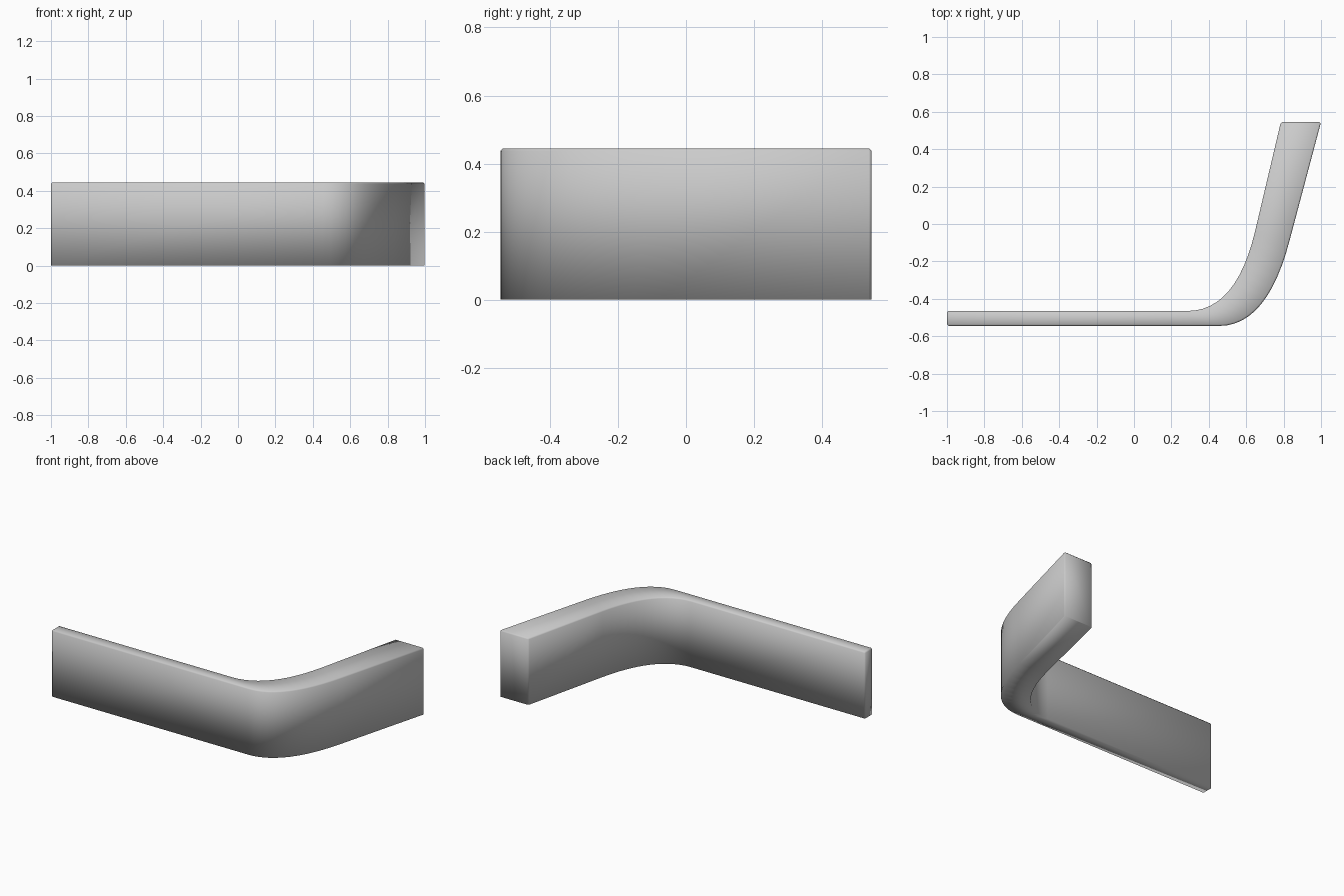
import bpy
import bmesh
from mathutils import Vector

cube = bpy.data.objects.get("Cube")
if cube:
    bpy.data.objects.remove(cube, do_unlink=True)

HEIGHT = 0.445
STEPS = 12

grey = bpy.data.materials.new("plain grey")
grey.use_nodes = True
colour = (0.6, 0.6, 0.6, 1)
grey.diffuse_color = colour
grey.node_tree.nodes["Principled BSDF"].inputs["Base Color"].default_value = colour


def wall_line(start, bend_start, corner, bend_end, end):
    """Straight run, quadratic bend, straight run."""
    a, c, b = Vector(bend_start), Vector(corner), Vector(bend_end)
    bend = []
    for i in range(STEPS + 1):
        t = i / STEPS
        bend.append(a * (1 - t) ** 2 + c * (2 * t * (1 - t)) + b * t ** 2)
    return [Vector(start)] + bend + [Vector(end)]


# Plan lines of the outer and inner faces; the wall widens past the bend
outer = wall_line((-1, -0.545), (0.455, -0.545), (0.715, -0.545), (0.834, -0.08), (1, 0.545))
inner = wall_line((-1, -0.465), (0.285, -0.465), (0.546, -0.465), (0.647, -0.04), (0.785, 0.545))

# Sweep a four-cornered section along the bend
bm = bmesh.new()
rings = []
for o, i in zip(outer, inner):
    section = [(o, 0), (o, HEIGHT), (i, HEIGHT), (i, 0)]
    rings.append([bm.verts.new((p.x, p.y, z)) for p, z in section])
for r, s in zip(rings, rings[1:]):
    for k in range(4):
        n = (k + 1) % 4
        bm.faces.new((r[k], s[k], s[n], r[n]))
bm.faces.new(rings[0])
bm.faces.new(rings[-1][::-1])
bmesh.ops.recalc_face_normals(bm, faces=bm.faces[:])

# Narrow chamfer round the top rim and the upright end edges
rim = []
for e in bm.edges:
    a, b = e.verts
    upright = abs(a.co.z - b.co.z) > 0.1
    top = min(a.co.z, b.co.z) > HEIGHT - 0.01
    at_end = len({f.normal.to_tuple(1) for f in e.link_faces}) > 1
    sharp = e.calc_face_angle(0) > 1
    if at_end and sharp and (upright or top):
        rim.append(e)
bmesh.ops.bevel(bm, geom=rim, offset=0.008, segments=1, affect='EDGES', profile=0.5)

mesh = bpy.data.meshes.new("curved_wall")
bm.to_mesh(mesh)
bm.free()
mesh.materials.append(grey)
for f in mesh.polygons:
    f.use_smooth = True
wall = bpy.data.objects.new("curved_wall", mesh)
bpy.context.collection.objects.link(wall)
